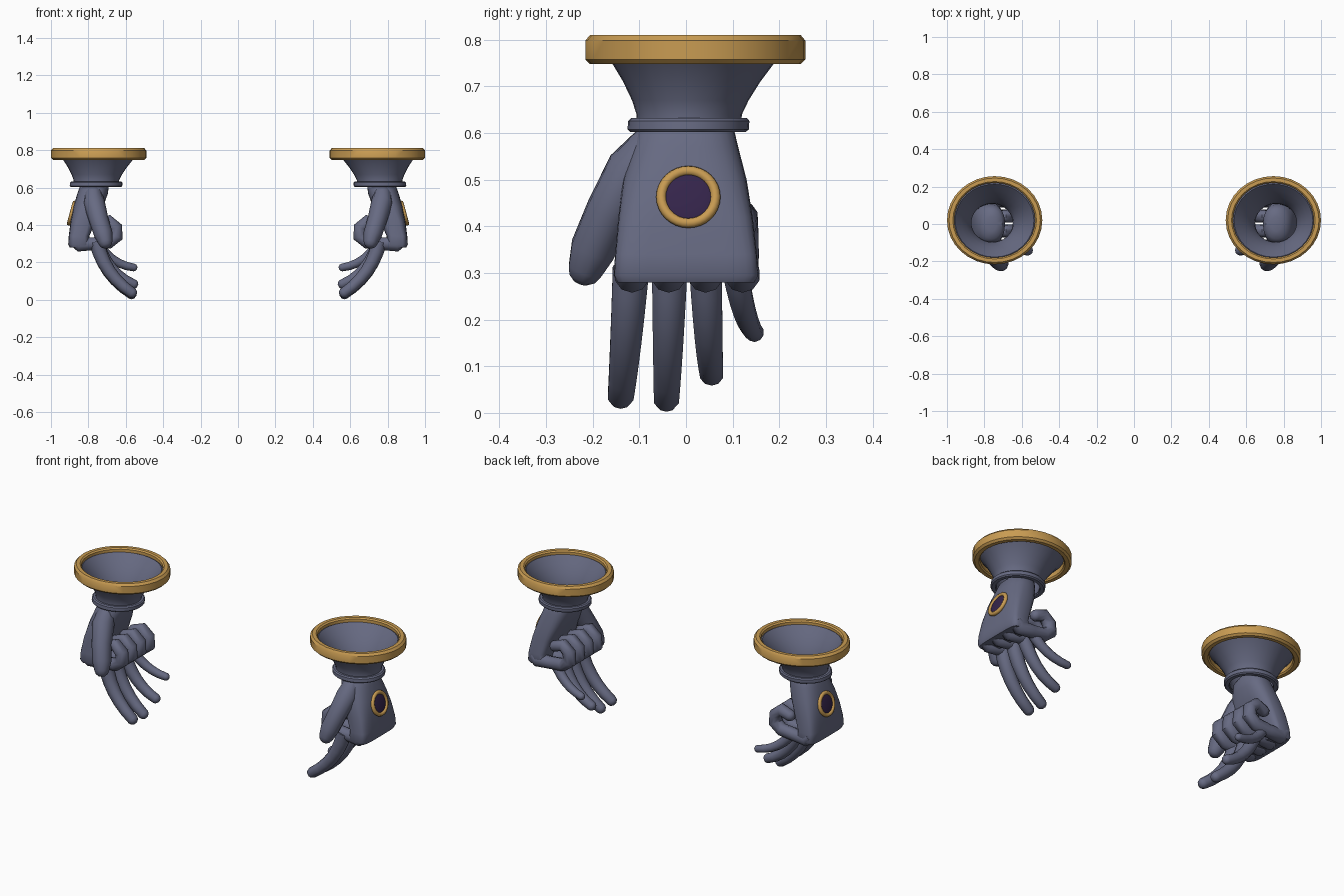
import bpy, bmesh, math
from mathutils import Vector

cube = bpy.data.objects.get("Cube")
if cube:
    bpy.data.objects.remove(cube, do_unlink=True)


def material(name, rgb, rough=0.6):
    m = bpy.data.materials.new(name)
    m.use_nodes = True
    m.diffuse_color = (*rgb, 1)
    b = m.node_tree.nodes["Principled BSDF"]
    b.inputs["Base Color"].default_value = (*rgb, 1)
    b.inputs["Roughness"].default_value = rough
    return m


SLATE = material("slate cloth", (0.135, 0.145, 0.225))
GOLD = material("gold trim", (0.58, 0.33, 0.085))
GEM = material("dark purple gem", (0.035, 0.018, 0.07))


def smooth(ob, angle):
    bpy.ops.object.select_all(action='DESELECT')
    ob.select_set(True)
    bpy.context.view_layer.objects.active = ob
    bpy.ops.object.shade_smooth_by_angle(angle=math.radians(angle))


def loft(name, rings, mat, side, closed=False, angle=40):
    """Skin a list of point rings; cap the ends, or join last to first."""
    bm = bmesh.new()
    loops = [[bm.verts.new((p[0] * side, p[1], p[2])) for p in r] for r in rings]
    pairs = list(zip(loops, loops[1:]))
    if closed:
        pairs.append((loops[-1], loops[0]))
    else:
        bm.faces.new(loops[0])
        bm.faces.new(loops[-1])
    n = len(loops[0])
    for a, b in pairs:
        for i in range(n):
            j = (i + 1) % n
            bm.faces.new((a[i], a[j], b[j], b[i]))
    bmesh.ops.recalc_face_normals(bm, faces=bm.faces)
    me = bpy.data.meshes.new(name)
    bm.to_mesh(me)
    bm.free()
    me.materials.append(mat)
    ob = bpy.data.objects.new(name, me)
    bpy.context.collection.objects.link(ob)
    smooth(ob, angle)
    return ob


def oval(cx, cy, z, rx, ry, power=2, n=32):
    """Horizontal superellipse ring."""
    pts = []
    for i in range(n):
        a = 2 * math.pi * i / n
        c, s = math.cos(a), math.sin(a)
        pts.append((cx + rx * math.copysign(abs(c) ** (2 / power), c),
                    cy + ry * math.copysign(abs(s) ** (2 / power), s), z))
    return pts


def digit(name, path, side, n=10):
    """Finger swept along (x, y, z, radius) joints with a rounded tip."""
    pts = [Vector(p[:3]) for p in path]
    rings = []
    for i, p in enumerate(pts):
        t = (pts[min(i + 1, len(pts) - 1)] - pts[max(i - 1, 0)]).normalized()
        u = t.cross(Vector((0, 1, 0))).normalized()
        v = u.cross(t)
        r = path[i][3]
        rings.append([p + (u * math.cos(k * math.tau / n) + v * math.sin(k * math.tau / n)) * r
                      for k in range(n)])
    # rounded tip
    for ahead, size in ((0.45, 0.8), (0.75, 0.4)):
        rings.append([p + (q - p) * size + t * r * ahead for q in rings[len(pts) - 1]])
    return loft(name, rings, SLATE, side, angle=50)


def cuff_rings(profile):
    """Profile of (radius, height); the centre drifts as the cuff rises."""
    rings = []
    for r, z in profile:
        f = (z - 0.6) / 0.2
        rings.append(oval(0.76 - 0.015 * f, 0.004 + 0.015 * f, z, r * 1.08, r))
    return rings


def build_glove(side, label):
    # flared hollow cuff, wrist band and gold rim
    loft(label + "_cuff", cuff_rings([
        (0.112, 0.61), (0.113, 0.64), (0.125, 0.67), (0.147, 0.71), (0.176, 0.753),
        (0.205, 0.785), (0.195, 0.79), (0.163, 0.75), (0.135, 0.71), (0.114, 0.67),
        (0.104, 0.64), (0.103, 0.61)]), SLATE, side, closed=True)
    loft(label + "_wrist_band", cuff_rings([
        (0.106, 0.602), (0.124, 0.602), (0.13, 0.608), (0.13, 0.626), (0.124, 0.632),
        (0.106, 0.632)]), SLATE, side, closed=True)
    rim = [(0.2, 0.755), (0.206, 0.748), (0.226, 0.748), (0.236, 0.758), (0.236, 0.798),
           (0.226, 0.81), (0.207, 0.81), (0.2, 0.803)]
    loft(label + "_gold_rim", [oval(0.745, 0.02, z, r * 1.08, r) for r, z in rim],
         GOLD, side, closed=True)

    # palm: (height, inner x, outer x, front y, back y, squareness)
    sections = [(0.655, 0.735, 0.785, -0.04, 0.04, 2), (0.645, 0.705, 0.815, -0.08, 0.08, 2),
                (0.62, 0.69, 0.84, -0.1, 0.1, 2.3), (0.57, 0.695, 0.858, -0.115, 0.112, 2.6),
                (0.5, 0.72, 0.88, -0.135, 0.13, 3), (0.42, 0.76, 0.895, -0.145, 0.143, 4),
                (0.34, 0.795, 0.905, -0.152, 0.152, 5), (0.295, 0.79, 0.908, -0.155, 0.156, 5),
                (0.28, 0.8, 0.9, -0.148, 0.148, 5)]
    loft(label + "_palm", [oval((a + b) / 2, (c + d) / 2, z, (b - a) / 2, (d - c) / 2, p, 28)
                           for z, a, b, c, d, p in sections], SLATE, side)

    # thumb
    digit(label + "_thumb", [(0.775, -0.07, 0.58, 0.045), (0.77, -0.115, 0.52, 0.058),
                             (0.745, -0.165, 0.43, 0.052), (0.72, -0.2, 0.35, 0.05),
                             (0.708, -0.217, 0.305, 0.038)], side)

    # folded knuckle row
    for i, name in enumerate(("index", "middle", "ring", "little")):
        y = -0.116 + 0.079 * i
        curl = [(0.875, 0.32, 0.034), (0.85, 0.295, 0.038), (0.77, 0.3, 0.034),
                (0.69, 0.308, 0.035), (0.65, 0.34, 0.037), (0.653, 0.385, 0.036),
                (0.69, 0.42, 0.034), (0.745, 0.4, 0.03)]
        digit(f"{label}_{name}_folded_finger", [(x, y, z, r) for x, z, r in curl], side)

    # long reaching fingers: start y, tip y, tip x, tip z, bend x, bend z, thickness
    reach = {"index": (-0.118, -0.14, 0.565, 0.035, 0.69, 0.155, 0.038),
             "middle": (-0.035, -0.042, 0.565, 0.028, 0.69, 0.15, 0.037),
             "ring": (0.042, 0.055, 0.555, 0.082, 0.675, 0.165, 0.034),
             "little": (0.105, 0.147, 0.555, 0.172, 0.67, 0.215, 0.027)}
    for name, (y0, y1, x1, z1, xb, zb, r) in reach.items():
        start, bend, tip = Vector((0.755, y0, 0.31)), Vector((xb, (y0 + y1) / 2, zb)), Vector((x1, y1, z1))
        ctrl = bend * 2 - (start + tip) / 2
        path = []
        for k in range(7):
            t = k / 6
            p = start * (1 - t) ** 2 + ctrl * 2 * t * (1 - t) + tip * t * t
            path.append((*p, r * (1.08 - 0.32 * t)))
        digit(f"{label}_{name}_finger", path, side)

    # gem in its gold setting on the back of the hand
    n = Vector((0.966 * side, 0, 0.26))
    spot = Vector((0.889 * side, 0.005, 0.463))
    turn = n.to_track_quat('Z', 'Y').to_euler()
    bpy.ops.mesh.primitive_torus_add(location=spot, rotation=turn, major_radius=0.058,
                                     minor_radius=0.011, major_segments=32, minor_segments=8)
    setting = bpy.context.object
    setting.name = label + "_gem_setting"
    setting.data.materials.append(GOLD)
    smooth(setting, 60)
    bpy.ops.mesh.primitive_uv_sphere_add(location=spot, rotation=turn, radius=0.054,
                                         segments=24, ring_count=10)
    gem = bpy.context.object
    gem.name = label + "_gem"
    gem.scale.z = 0.13
    gem.data.materials.append(GEM)
    smooth(gem, 60)


build_glove(1, "left")
build_glove(-1, "right")
